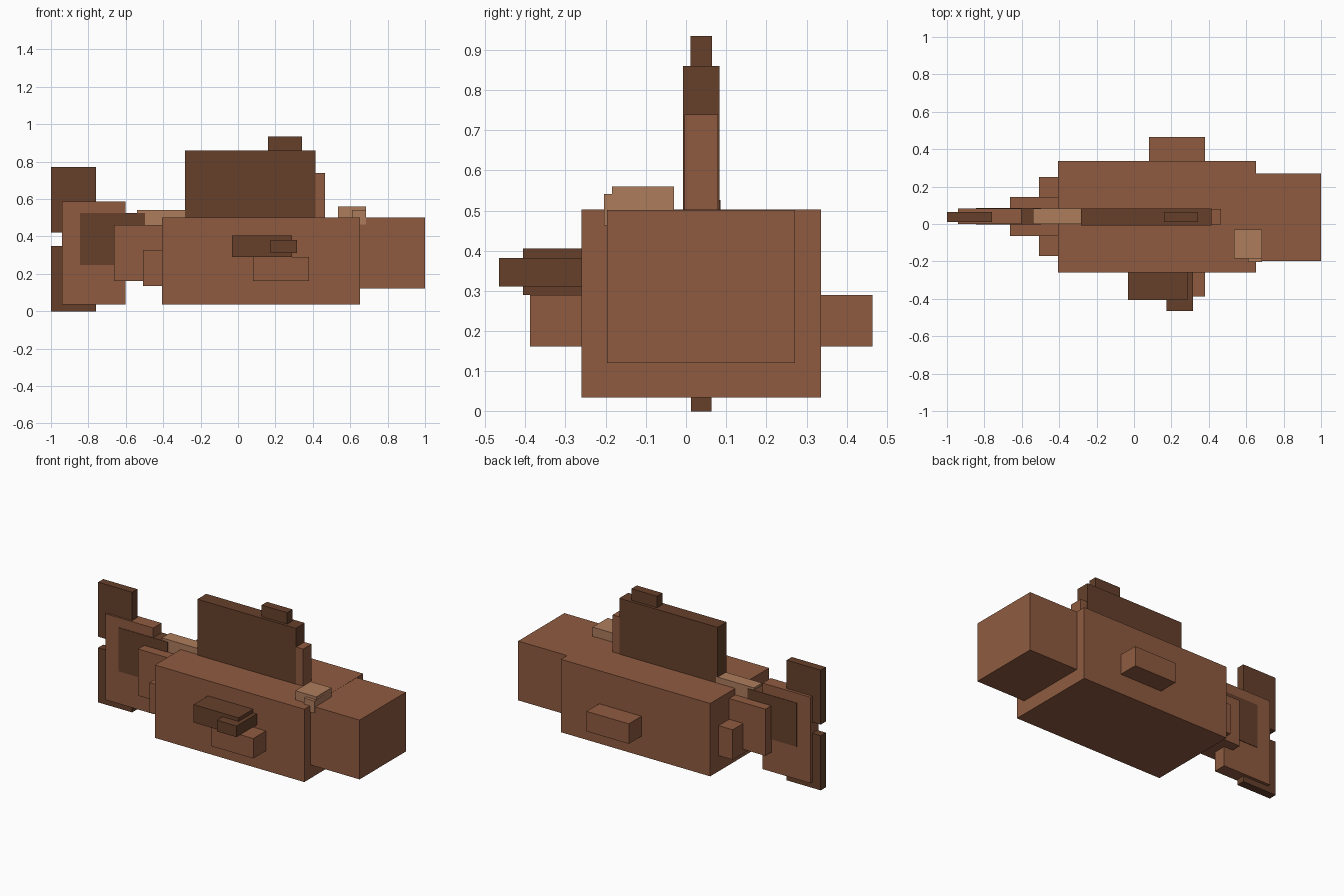
import bpy
import bmesh
from mathutils import Vector

default = bpy.data.objects.get("Cube")
if default:
    bpy.data.objects.remove(default, do_unlink=True)


def material(name, rgb):
    mat = bpy.data.materials.new(name)
    mat.use_nodes = True
    mat.diffuse_color = (*rgb, 1)
    mat.node_tree.nodes["Principled BSDF"].inputs["Base Color"].default_value = (*rgb, 1)
    return mat


brown = material("brown", (0.275, 0.105, 0.052))
dark = material("dark_brown", (0.133, 0.051, 0.024))
tan = material("tan", (0.423, 0.202, 0.107))


def box(name, mat, x, y, z):
    """Flat-sided block spanning the given (low, high) ranges."""
    low, high = (Vector(c) for c in zip(x, y, z))
    bm = bmesh.new()
    bmesh.ops.create_cube(bm, size=1)
    bmesh.ops.scale(bm, vec=high - low, verts=bm.verts)
    mesh = bpy.data.meshes.new(name)
    bm.to_mesh(mesh)
    bm.free()
    mesh.materials.append(mat)
    obj = bpy.data.objects.new(name, mesh)
    obj.location = (low + high) / 2
    bpy.context.collection.objects.link(obj)
    return obj


# Body and head
box("body", brown, (-0.407, 0.652), (-0.26, 0.336), (0.035, 0.502))
box("head", brown, (0.6, 1.0), (-0.197, 0.271), (0.121, 0.501))

# Eye on top, with a lower lid
box("eye", tan, (0.535, 0.684), (-0.184, -0.03), (0.48, 0.56))
box("eye_lid", tan, (0.61, 0.685), (-0.204, -0.1), (0.463, 0.541))

# Fin along the back
box("back_fin", dark, (-0.283, 0.415), (-0.007, 0.083), (0.48, 0.86))
box("back_fin_tip", dark, (0.16, 0.341), (0.011, 0.065), (0.85, 0.934))
box("back_fin_front_edge", brown, (0.3, 0.464), (-0.004, 0.08), (0.48, 0.739))
box("back_fin_rear_ridge", tan, (-0.54, -0.27), (0.0, 0.083), (0.44, 0.541))

# Side fins
box("lower_fin_right", brown, (0.08, 0.38), (-0.388, -0.24), (0.162, 0.29))
box("lower_fin_left", brown, (0.08, 0.38), (0.32, 0.464), (0.162, 0.29))
box("upper_fin", dark, (-0.031, 0.289), (-0.406, -0.24), (0.29, 0.405))
box("upper_fin_tip", dark, (0.175, 0.315), (-0.465, -0.24), (0.311, 0.382))

# Stepped tail root
box("tail_root_wide", brown, (-0.507, -0.39), (-0.17, 0.252), (0.136, 0.328))
box("tail_root_narrow", brown, (-0.664, -0.39), (-0.064, 0.145), (0.162, 0.461))

# Tail fin with a dark centre and two lobes
box("tail_fin", brown, (-0.94, -0.601), (0.0, 0.083), (0.037, 0.588))
box("tail_fin_centre", dark, (-0.845, -0.497), (-0.003, 0.086), (0.246, 0.526))
for name, z in (("upper", (0.421, 0.77)), ("lower", (0.0, 0.35))):
    box("tail_lobe_" + name, dark, (-1.0, -0.759), (0.012, 0.064), z)
